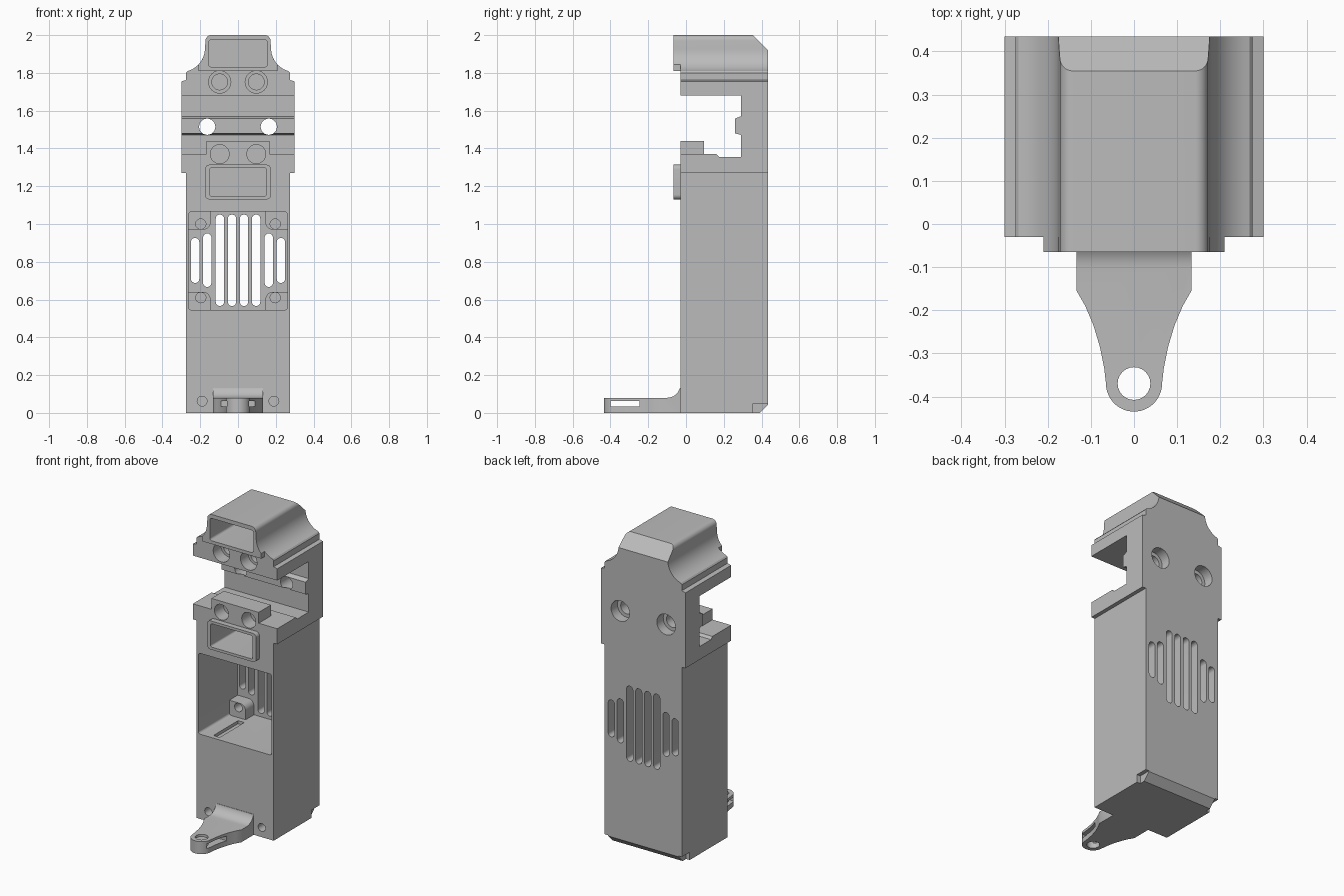
import bpy, bmesh, math
from math import cos, sin, radians

if "Cube" in bpy.data.objects:
    bpy.data.objects.remove(bpy.data.objects["Cube"], do_unlink=True)

grey = bpy.data.materials.new("plain grey")
grey.use_nodes = True
grey.diffuse_color = (0.5, 0.5, 0.5, 1)
grey.node_tree.nodes["Principled BSDF"].inputs["Base Color"].default_value = (0.5, 0.5, 0.5, 1)

PLACE = {"x": lambda a, b, t: (t, a, b),
         "y": lambda a, b, t: (a, t, b),
         "z": lambda a, b, t: (a, b, t)}
parts = []


def prism(name, pts, axis, lo, hi, keep=True):
    """Extrude a closed 2D outline along an axis."""
    bm = bmesh.new()
    face = bm.faces.new([bm.verts.new(PLACE[axis](a, b, lo)) for a, b in pts])
    grown = bmesh.ops.extrude_face_region(bm, geom=[face])
    moved = [g for g in grown["geom"] if isinstance(g, bmesh.types.BMVert)]
    bmesh.ops.translate(bm, verts=moved, vec=PLACE[axis](0, 0, hi - lo))
    bmesh.ops.recalc_face_normals(bm, faces=bm.faces)
    mesh = bpy.data.meshes.new(name)
    bm.to_mesh(mesh)
    bm.free()
    obj = bpy.data.objects.new(name, mesh)
    bpy.context.collection.objects.link(obj)
    if keep:
        parts.append(obj)
    return obj


def arc(cx, cy, r, start, end, n=8):
    angles = [radians(start + (end - start) * i / n) for i in range(n + 1)]
    return [(cx + r * cos(a), cy + r * sin(a)) for a in angles]


def rounded(cx, cy, hw, hh, r):
    """Rounded rectangle outline; a large radius gives slots and circles."""
    pts = []
    for sx, sy, a in ((1, 1, 0), (-1, 1, 90), (-1, -1, 180), (1, -1, 270)):
        pts += arc(cx + sx * (hw - r), cy + sy * (hh - r), r, a, a + 90)
    clean = []
    for p in pts:
        if not clean or math.dist(p, clean[-1]) > 1e-5:
            clean.append(p)
    return clean[:-1] if math.dist(clean[0], clean[-1]) < 1e-5 else clean


def circle(cx, cy, r):
    return arc(cx, cy, r, 0, 345, 23)


def rect(a0, a1, b0, b1):
    return [(a0, b0), (a1, b0), (a1, b1), (a0, b1)]


def both(half):
    """Mirror a right-hand outline to the left."""
    return half + [(-a, b) for a, b in reversed(half)]


def cut(targets, pts, axis, lo, hi):
    cutter = prism("cutter", pts, axis, lo, hi, keep=False)
    cutter.hide_render = True
    for target in targets:
        mod = target.modifiers.new("cut", "BOOLEAN")
        mod.operation, mod.solver, mod.object = "DIFFERENCE", "EXACT", cutter
        bpy.context.view_layer.objects.active = target
        bpy.ops.object.modifier_apply(modifier=mod.name)
    bpy.data.objects.remove(cutter, do_unlink=True)


FRONT, BACK, LIP = -0.03, 0.435, -0.065

# Housing and head
housing = prism("housing", rect(-0.275, 0.275, 0, 1.27), "y", FRONT, BACK)
crown = arc(0.142, 1.97, 0.03, 0, 90)
head = prism("head", both([(0.3, 1.27), (0.3, 1.755), (0.275, 1.762), (0.275, 1.8)]
                          + arc(0.3, 1.93, 0.125, 255, 180, 12) + crown), "y", FRONT, BACK)

# Duct collars and clamp block
upper_collar = prism("upper_duct_collar", both([(0.21, 1.81)]
                     + arc(0.3, 1.93, 0.125, 224, 180) + crown), "y", LIP, FRONT)
lower_collar = prism("lower_duct_collar", rounded(0, 1.222, 0.175, 0.092, 0.025),
                     "y", LIP, FRONT + 0.005)
block = prism("clamp_block", rect(-0.168, 0.168, 1.34, 1.44), "y", FRONT, 0.095)

# Side-to-side notch with a ridge on its rear wall
cut([head], [(-0.1, 1.68), (0.29, 1.68), (0.29, 1.57), (0.26, 1.558), (0.26, 1.48),
             (0.29, 1.472), (0.29, 1.355), (0.175, 1.355), (0.16, 1.37), (-0.1, 1.37)],
    "x", -0.5, 0.5)

# Sloped rear edge of the crown
cut([head], [(0.345, 2.01), (0.45, 2.01), (0.45, 1.905)], "x", -0.5, 0.5)

# Duct openings
cut([head, upper_collar], rounded(0, 1.903, 0.155, 0.072, 0.015), "y", -0.2, 0.33)
cut([head, housing, lower_collar], rounded(0, 1.222, 0.15, 0.075, 0.012), "y", -0.2, 0.33)

# Screw holes in the head
for s in (-1, 1):
    cut([head], circle(s * 0.097, 1.752, 0.059), "y", -0.1, 0.05)
    cut([head], circle(s * 0.097, 1.752, 0.042), "y", 0.04, 0.2)
    cut([head, block], circle(s * 0.097, 1.37, 0.05), "y", -0.1, 0.06)
    cut([head], circle(s * 0.163, 1.515, 0.043), "y", 0.2, 0.5)
    cut([head], circle(s * 0.163, 1.515, 0.066), "y", 0.37, 0.5)

# Open bay in the housing with a groove in its floor
cut([housing], rounded(0, 0.805, 0.261, 0.26, 0.015), "y", -0.1, 0.37)
cut([housing], rect(-0.175, -0.13, 0, 0.25), "z", 0.525, 0.6)

# Vent slots through the rear wall
for s in (-1, 1):
    for x, low, high in ((0.032, 0.566, 1.05), (0.096, 0.566, 1.05),
                         (0.163, 0.667, 0.95), (0.227, 0.688, 0.926)):
        cut([housing], rounded(s * x, (low + high) / 2, 0.022, (high - low) / 2, 0.0219),
            "y", 0.3, 0.5)

# Screw posts in the bay corners
for sx, side in ((1, "left"), (-1, "right")):
    for sz, level in ((1, "upper"), (-1, "lower")):
        outline = [(0.268, 0.268), (0.268, 0.165)] + arc(0.185, 0.205, 0.04, 270, 180) \
                  + [(0.145, 0.268)]
        post = prism(f"{level}_{side}_screw_post",
                     [(sx * a, 0.805 + sz * b) for a, b in outline], "y", 0.285, 0.38)
        cut([post], circle(sx * 0.197, 0.805 + sz * 0.195, 0.027), "y", 0.2, 0.35)

# Foot: rear edge slope, corner notches and front screw holes
cut([housing], [(0.38, -0.01), (0.45, -0.01), (0.45, 0.06)], "x", -0.5, 0.5)
for s in (-1, 1):
    cut([housing], rect(s * 0.25, s * 0.3, 0.355, 0.5), "z", -0.1, 0.05)
    cut([housing], circle(s * 0.19, 0.062, 0.026), "y", -0.1, 0.08)

# Mounting tongue with filleted root, eye and side slot
flank = [(0.133, FRONT), (0.133, -0.155), (0.113, -0.19), (0.094, -0.235),
         (0.079, -0.285), (0.069, -0.335)]
tongue = prism("mounting_tongue", both(flank + arc(0, -0.37, 0.065, 0, -84, 10)),
               "z", 0, 0.132)
cut([tongue], [(-0.5, 0.2), (-0.5, 0.08)] + arc(-0.1, 0.15, 0.07, 270, 345)
    + [(-0.032, 0.2)], "x", -0.5, 0.5)
cut([tongue], circle(0, -0.37, 0.038), "z", -0.1, 0.2)
cut([tongue], rect(-0.4, -0.245, 0.033, 0.063), "x", -0.5, 0.5)

# Finish
for obj in parts:
    obj.data.materials.clear()
    obj.data.materials.append(grey)
    bpy.ops.object.select_all(action="DESELECT")
    obj.select_set(True)
    bpy.context.view_layer.objects.active = obj
    bpy.ops.object.shade_smooth_by_angle(angle=radians(30))
